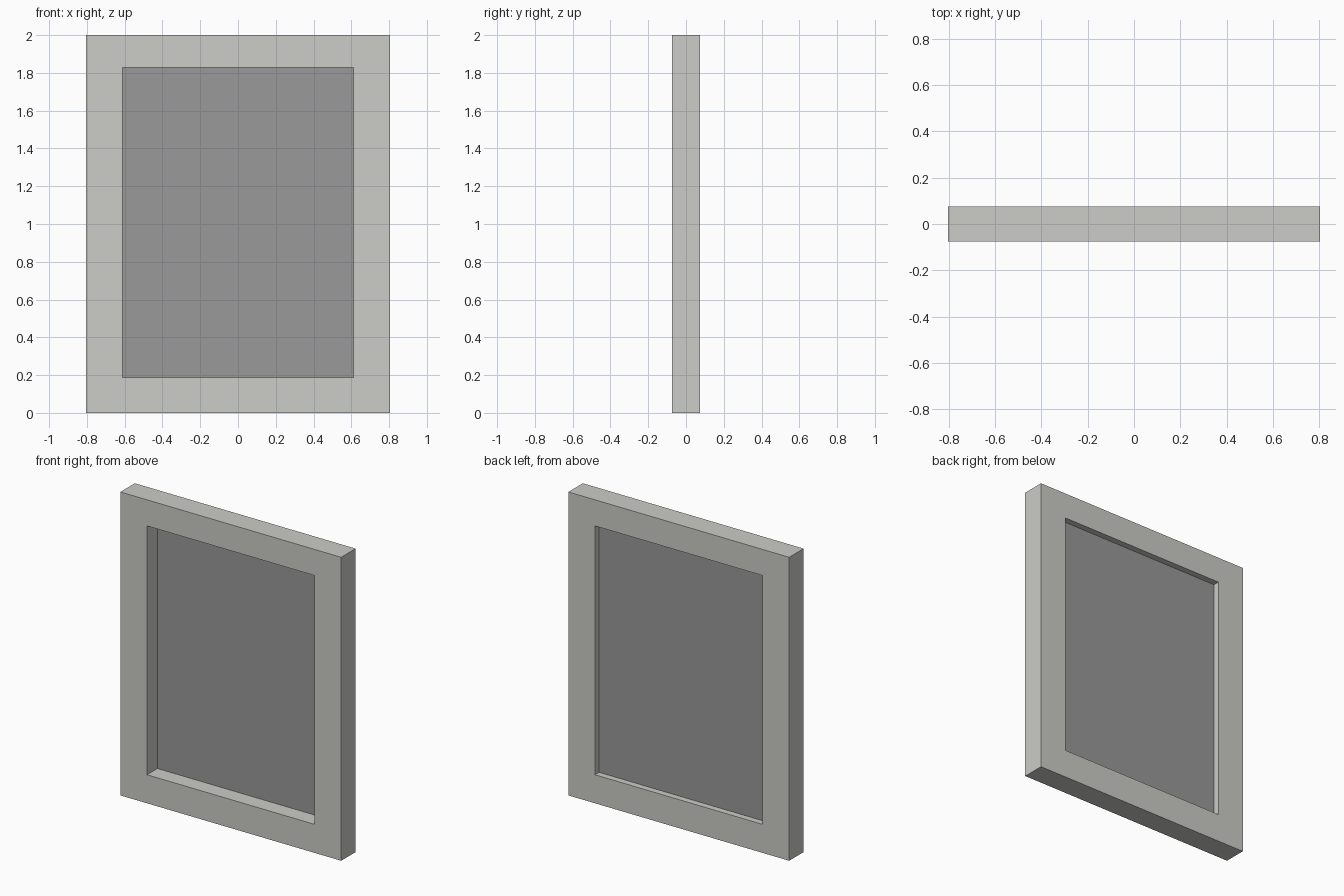
import bpy, bmesh

if "Cube" in bpy.data.objects:
    bpy.data.objects.remove(bpy.data.objects["Cube"])

OUT_X, OUT_Z = 0.805, (0.0, 2.0)      # outer frame edge
IN_X, IN_Z = 0.611, (0.188, 1.828)    # opening
HALF_D = 0.075                        # half of frame depth
PANE_Y = 0.033                        # pane sits towards the back


def material(name, rgb):
    m = bpy.data.materials.new(name)
    m.diffuse_color = (*rgb, 1.0)
    m.use_nodes = True
    m.node_tree.nodes["Principled BSDF"].inputs["Base Color"].default_value = m.diffuse_color
    return m


def rect(bm, half_x, zs, y):
    """Four corner vertices, in order, of a rectangle facing -y."""
    return [bm.verts.new((x, y, z)) for x, z in
            ((-half_x, zs[0]), (half_x, zs[0]), (half_x, zs[1]), (-half_x, zs[1]))]


def finish(bm, name, mat):
    mesh = bpy.data.meshes.new(name)
    bm.to_mesh(mesh)
    bm.free()
    mesh.materials.append(mat)
    obj = bpy.data.objects.new(name, mesh)
    bpy.context.collection.objects.link(obj)
    return obj


# Frame: four rectangular loops bridged into a closed ring
bm = bmesh.new()
loops = [rect(bm, OUT_X, OUT_Z, -HALF_D), rect(bm, OUT_X, OUT_Z, HALF_D),
         rect(bm, IN_X, IN_Z, HALF_D), rect(bm, IN_X, IN_Z, -HALF_D)]
for a, b in zip(loops, loops[1:] + loops[:1]):
    for i in range(4):
        j = (i + 1) % 4
        bm.faces.new((a[i], a[j], b[j], b[i]))
bmesh.ops.recalc_face_normals(bm, faces=bm.faces)
finish(bm, "window_frame", material("light warm grey", (0.604, 0.604, 0.571)))

# Pane: a single thin sheet filling the opening
bm = bmesh.new()
bm.faces.new(rect(bm, IN_X, IN_Z, PANE_Y))
finish(bm, "pane", material("mid grey", (0.319, 0.319, 0.319)))
